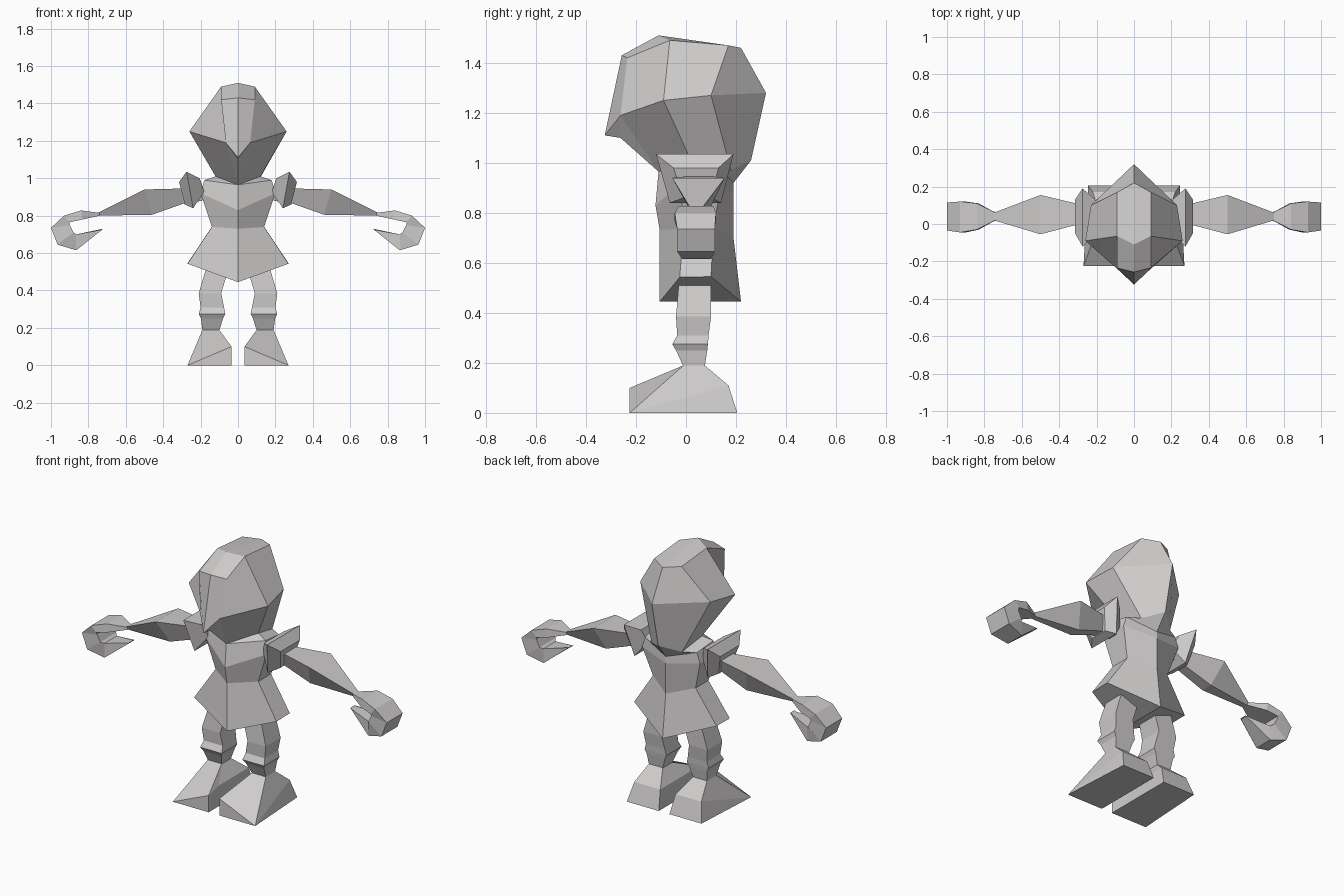
import bpy, bmesh

if "Cube" in bpy.data.objects:
    bpy.data.objects.remove(bpy.data.objects["Cube"])

mat = bpy.data.materials.new("pale_grey")
mat.diffuse_color = (0.62, 0.60, 0.60, 1)
mat.use_nodes = True
mat.node_tree.nodes["Principled BSDF"].inputs["Base Color"].default_value = mat.diffuse_color


def loft(name, rings, mirrored=False, split_caps=False):
    """Skin closed rings of points; points sharing a position are welded."""
    bm = bmesh.new()
    cache = {}

    def vert(p):
        key = tuple(round(c, 4) for c in p)
        if key not in cache:
            cache[key] = bm.verts.new(key)
        return cache[key]

    def face(points):
        vs = list(dict.fromkeys(vert(p) for p in points))
        if len(vs) > 2 and not bm.faces.get(vs):
            bm.faces.new(vs)

    n = len(rings[0])
    for low, high in zip(rings, rings[1:]):
        for i in range(n):
            j = (i + 1) % n
            face([low[i], low[j], high[j], high[i]])
    for ring in (rings[0], rings[-1]):
        if split_caps:                      # two halves meeting on the centre line
            face(ring[:n // 2 + 1])
            face(ring[n // 2:] + ring[:1])
        else:
            face(ring)
    bmesh.ops.recalc_face_normals(bm, faces=bm.faces)
    me = bpy.data.meshes.new(name)
    bm.to_mesh(me)
    bm.free()
    me.materials.append(mat)
    ob = bpy.data.objects.new(name, me)
    bpy.context.collection.objects.link(ob)
    if mirrored:
        mod = ob.modifiers.new("mirror", 'MIRROR')
        mod.use_mirror_merge = False
    return ob


def full(half):
    """Complete a front-to-back half ring by reflecting it across x = 0."""
    return half + [(-x, y, z) for x, y, z in half[-2:0:-1]]


def rect(x0, x1, y0, y1, z):
    return [(x0, y0, z), (x1, y0, z), (x1, y1, z), (x0, y1, z)]


# Hooded head: front centre, brow, front side, back side, back centre
crown_f, crown_b, crown_back = (.09, -.065, 1.49), (.09, .17, 1.47), (0, .22, 1.46)
brow, temple, rear = (.065, -.262, 1.19), (.26, -.09, 1.25), (.23, .1, 1.27)
back = (0, .32, 1.28)
chin, neck_f, neck_b, nape = (0, -.11, .965), (.12, .02, 1.01), (.1, .18, .97), (0, .26, 1.01)
loft("hooded_head", [full(r) for r in (
    [(0, -.11, 1.51), crown_f, crown_f, crown_b, crown_back],
    [(0, -.257, 1.43), (.09, -.235, 1.42), crown_f, crown_b, crown_back],
    [(0, -.325, 1.11), brow, temple, rear, back],
    [(0, -.262, 1.10), brow, temple, rear, back],
    [chin, chin, neck_f, neck_b, nape],
)], split_caps=True)

# Tunic with flared skirt
loft("tunic", [full(r) for r in (
    [chin, neck_f, neck_b, nape],
    [chin, (.18, .0, .99), (.17, .14, .97), (0, .19, .92)],
    [(0, -.122, .83), (.2, -.02, .92), (.19, .14, .91), (0, .19, .88)],
    [(0, -.105, .73), (.14, -.01, .74), (.14, .11, .74), (0, .19, .70)],
    [(0, -.105, .445), (.27, -.025, .543), (.27, .1, .545), (0, .22, .445)],
)], split_caps=True)


# Shoulder guards: plates bevelled to both sides of a wide ridge
def plate(top, bottom, ytop, ybot):
    (xt, zt), (xb, zb) = top, bottom
    return [(xt, ytop[0], zt), (xt, ytop[1], zt), (xb, ybot[1], zb), (xb, ybot[0], zb)]


loft("shoulder_guard", [
    plate((.205, 1.0), (.18, .925), (-.05, .13), (-.02, .1)),
    plate((.275, 1.035), (.24, .84), (-.12, .19), (-.065, .14)),
    plate((.315, .98), (.285, .86), (-.05, .13), (-.01, .1)),
], mirrored=True)

# Arms tapering to the wrist
loft("arm", [
    plate((.19, .955), (.19, .88), (0, .1), (.02, .08)),
    plate((.31, .945), (.29, .865), (-.005, .11), (.02, .08)),
    plate((.50, .94), (.46, .805), (-.055, .155), (.02, .09)),
    plate((.75, .815), (.75, .80), (.02, .06), (.025, .055)),
], mirrored=True)

# Curled hands: outer point, inner point, y range
hand = [((.74, .815), (.74, .80), .02, .06),
        ((.84, .828), (.83, .78), -.03, .11),
        ((.93, .80), (.90, .765), -.045, .12),
        ((1.0, .735), (.90, .75), -.035, .115),
        ((.965, .645), (.88, .71), -.035, .115),
        ((.865, .615), (.865, .70), -.015, .10),
        ((.725, .73), (.725, .726), .02, .06)]
loft("hand", [plate(o, i, (a, b), (a, b)) for o, i, a, b in hand], mirrored=True)

# Legs with a knee band
legs = [(.06, .16, -.02, .10, .58), (.055, .176, -.03, .10, .50),
        (.09, .21, -.04, .10, .385), (.075, .20, -.035, .09, .31),
        (.068, .21, -.055, .088, .275), (.08, .198, -.04, .085, .25),
        (.10, .19, -.01, .075, .185)]
loft("leg", [rect(*s) for s in legs], mirrored=True)

# Wedge boots: inner middle, inner toe, outer toe, outer heel, inner heel
toe = (.27, -.225, 0)
loft("boot", [
    [(.035, -.11, 0), (.035, -.225, 0), toe, (.245, .205, 0), (.035, .205, 0)],
    [(.05, -.11, .11), (.035, -.225, .10), toe, (.22, .17, .11), (.05, .17, .11)],
    [(.10, -.01, .19), (.10, -.01, .19), (.19, -.01, .19), (.19, .075, .19), (.10, .075, .19)],
], mirrored=True)
